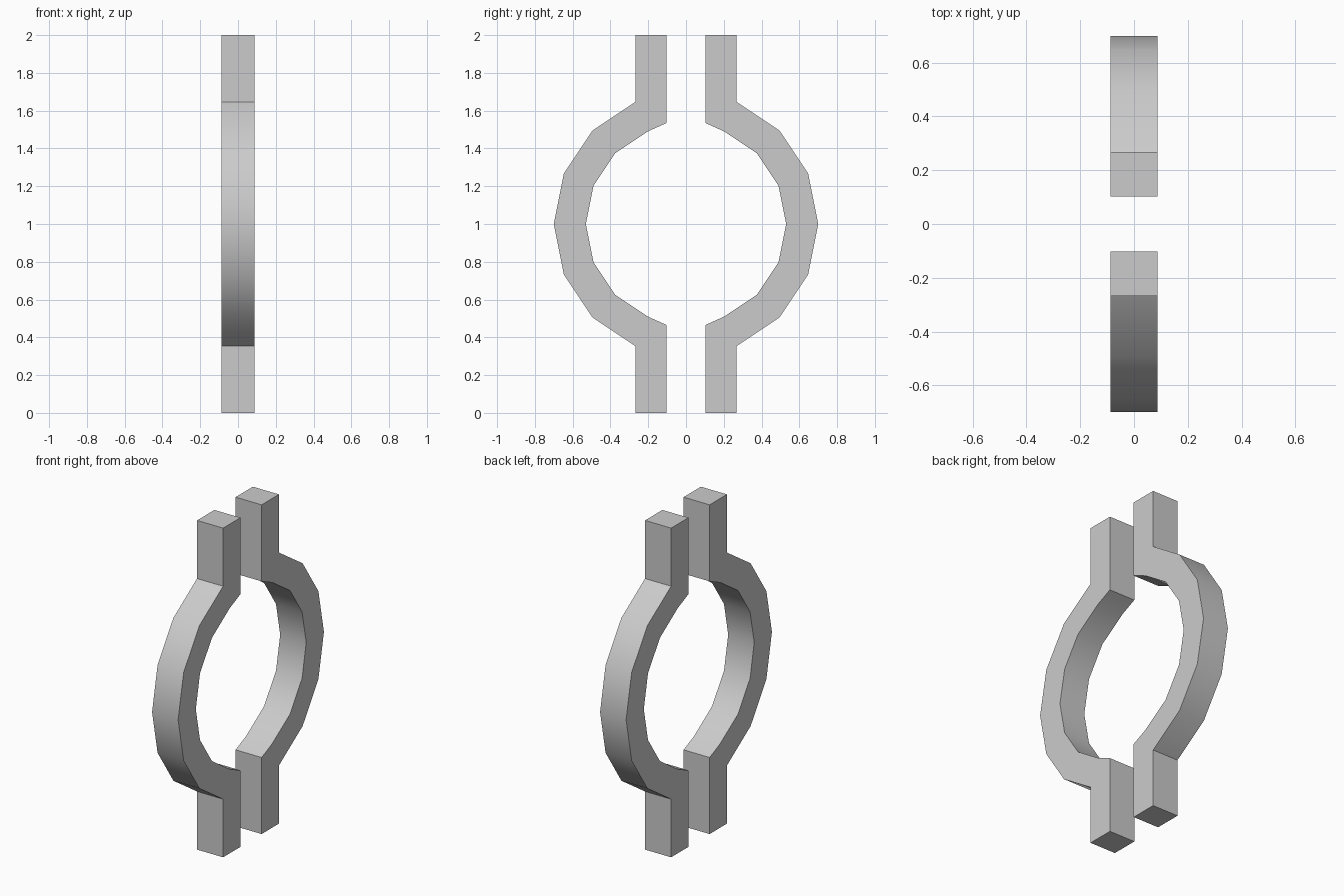
import bpy, bmesh
from math import sin, cos, radians

if "Cube" in bpy.data.objects:
    bpy.data.objects.remove(bpy.data.objects["Cube"])

HALF_WIDTH = 0.0875            # half thickness along x
R_OUT, R_IN = 0.70, 0.53       # ring radii
TAB_IN, TAB_OUT = 0.102, 0.268 # tab extents along y


def arc(radius, angles):
    return [(radius * cos(radians(a)), 1 + radius * sin(radians(a))) for a in angles]


def clamp_half(name, side):
    # Closed outline: bottom tab, outer arc, top tab, inner arc
    steps = [-67.5 + 22.5 * i for i in range(7)]
    outline = [(TAB_IN, 0), (TAB_OUT, 0)]
    outline += arc(R_OUT, steps)
    outline += [(TAB_OUT, 2), (TAB_IN, 2), (TAB_IN, 1.535)]
    outline += arc(R_IN, reversed(steps))
    outline += [(TAB_IN, 0.465)]

    # Extrude the outline across x
    bm = bmesh.new()
    face = bm.faces.new([bm.verts.new((-HALF_WIDTH, side * y, z)) for y, z in outline])
    ext = bmesh.ops.extrude_face_region(bm, geom=[face], use_keep_orig=True)
    moved = [g for g in ext["geom"] if isinstance(g, bmesh.types.BMVert)]
    bmesh.ops.translate(bm, verts=moved, vec=(2 * HALF_WIDTH, 0, 0))
    bmesh.ops.recalc_face_normals(bm, faces=bm.faces[:])
    mesh = bpy.data.meshes.new(name)
    bm.to_mesh(mesh)
    bm.free()

    obj = bpy.data.objects.new(name, mesh)
    bpy.context.collection.objects.link(obj)
    bpy.ops.object.select_all(action='DESELECT')
    obj.select_set(True)
    bpy.context.view_layer.objects.active = obj
    bpy.ops.object.shade_smooth_by_angle(angle=radians(30))


# Two mirrored halves of the ring clamp
clamp_half("back_clamp_half", 1)
clamp_half("front_clamp_half", -1)
